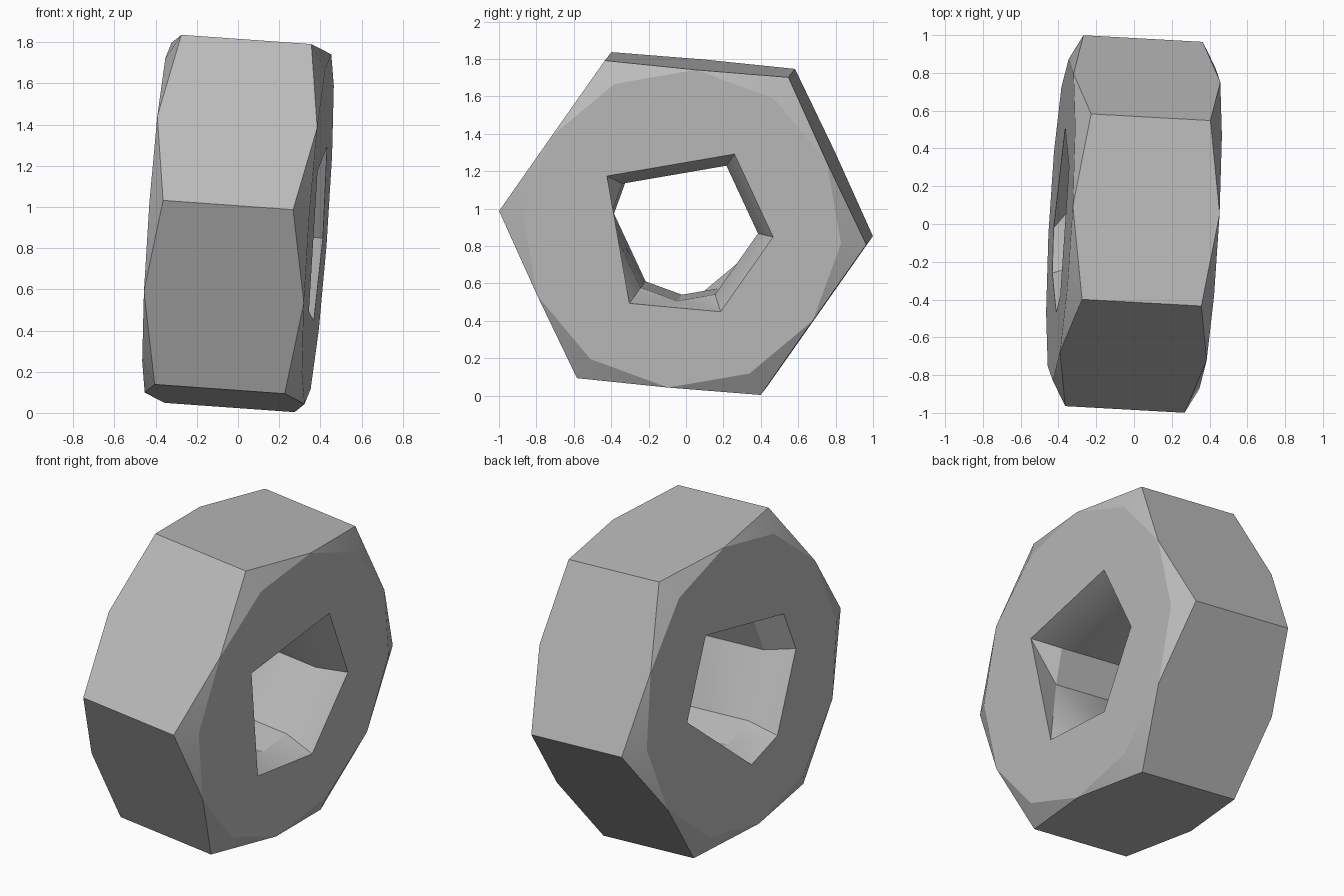
import bpy, bmesh
from math import radians, sin, cos
from mathutils import Vector

cube = bpy.data.objects.get("Cube")
if cube:
    bpy.data.objects.remove(cube)

# Tilted frame of the nut: axis plus two directions across it
CENTRE = Vector((0, 0, 0.92))
AXIS = Vector((0.63, -0.035, -0.045)).normalized()
SIDE = (Vector((0, 1, 0)) - AXIS * AXIS.y).normalized()
UP = AXIS.cross(SIDE)

HEX_R, CAP_R = 0.987, 0.855          # corner radius, face circle radius
CORNER_A, CAP_A = 0.317, 0.39        # half thickness at corners and at caps
HOLE_R, BORE_R, BORE_A = 0.49, 0.40, 0.235

bm = bmesh.new()


def ring(angles, radius, depth):
    """Vertices on a circle around the axis, keyed by angle in degrees."""
    return {a: bm.verts.new(CENTRE + AXIS * depth + radius *
                            (SIDE * cos(radians(a)) + UP * sin(radians(a))))
            for a in angles}


def face(*verts):
    return bm.faces.new(verts)


def loop_pairs(items):
    items = list(items)
    return list(zip(items, items[1:] + items[:1]))


# Angles of the bore and of its two countersunk openings
BORE = [55, 145, 175, 235, 265, 295, 355]
OPENINGS = {1: [55, 145, 235, 295, 355], -1: [55, 145, 175, 235, 265, 355]}
CORNERS = range(55, 415, 60)
caps, corners, bores = {}, {}, {}

for s in (1, -1):
    # Chamfered corners between the cap and the hexagon
    cap = caps[s] = ring(range(25, 385, 30), CAP_R, s * CAP_A)
    corners[s] = ring(CORNERS, HEX_R, s * CORNER_A)
    for a in CORNERS:
        before, after = cap[a - 30], cap[a + 30 if a < 355 else 25]
        face(before, corners[s][a], cap[a])
        face(corners[s][a], after, cap[a])

    # Countersink from the opening down to the bore
    opening = ring(OPENINGS[s], HOLE_R, s * CAP_A)
    bore = bores[s] = ring(BORE, BORE_R, s * BORE_A)
    for p, q in loop_pairs(OPENINGS[s]):
        i, j = BORE.index(p), BORE.index(q)
        between = BORE[i + 1:j] if j > i else []
        if between:
            m = bore[between[0]]
            face(opening[p], bore[p], m)
            face(opening[p], m, opening[q])
            face(opening[q], m, bore[q])
        else:
            face(opening[p], bore[p], bore[q], opening[q])

    # Flat cap around the hole
    rim = [bm.edges.get(pair) or bm.edges.new(pair)
           for loop in (cap, opening) for pair in loop_pairs(loop.values())]
    bmesh.ops.triangle_fill(bm, edges=rim, use_beauty=True, normal=AXIS * s)

# Six outer flats
for a, b in loop_pairs(CORNERS):
    m = a + 30 if a < 355 else 25
    face(corners[1][a], caps[1][m], corners[1][b],
         corners[-1][b], caps[-1][m], corners[-1][a])

# Bore walls
for a, b in loop_pairs(BORE):
    face(bores[1][a], bores[1][b], bores[-1][b], bores[-1][a])

bmesh.ops.recalc_face_normals(bm, faces=bm.faces)
mesh = bpy.data.meshes.new("hex_nut")
bm.to_mesh(mesh)
bm.free()
nut = bpy.data.objects.new("hex_nut", mesh)
bpy.context.collection.objects.link(nut)

# Plain grey metal
grey = bpy.data.materials.new("grey_metal")
grey.use_nodes = True
grey.diffuse_color = (0.5, 0.5, 0.5, 1)
grey.node_tree.nodes["Principled BSDF"].inputs["Base Color"].default_value = (0.5, 0.5, 0.5, 1)
mesh.materials.append(grey)

bpy.ops.object.select_all(action="DESELECT")
nut.select_set(True)
bpy.context.view_layer.objects.active = nut
bpy.ops.object.shade_smooth_by_angle(angle=radians(28))
